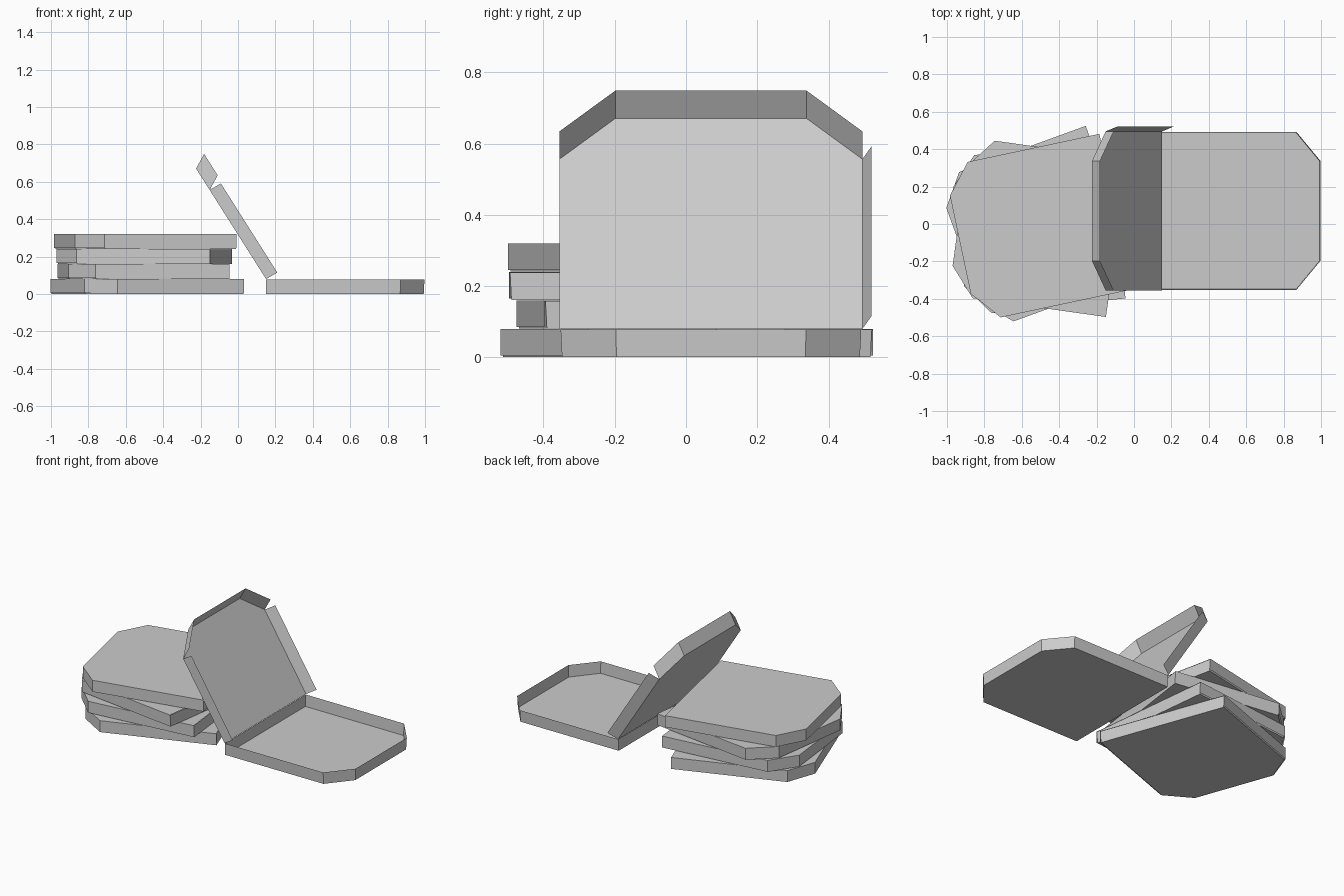
import bpy
from math import radians
from mathutils import Matrix, Vector

if "Cube" in bpy.data.objects:
    bpy.data.objects.remove(bpy.data.objects["Cube"])

LEN, SIDE, HALF, END, H = 0.85, 0.72, 0.425, 0.268, 0.08


def outline(z, inset=0.0):
    # clipped-corner box plan: hinge edge on x = 0, clipped end towards -x
    h, e, i = HALF - inset, END - inset * 0.4, inset
    return [(0, -h, z), (-SIDE + i * 0.4, -h, z), (-LEN + i, -e, z),
            (-LEN + i, e, z), (-SIDE + i * 0.4, h, z), (0, h, z)]


def make(name, verts, faces, matrix=Matrix()):
    mesh = bpy.data.meshes.new(name)
    mesh.from_pydata([matrix @ Vector(v) for v in verts], [], faces)
    mesh.update()
    ob = bpy.data.objects.new(name, mesh)
    bpy.context.collection.objects.link(ob)
    return ob


def place(x, y, z, deg):
    return Matrix.Translation((x, y, z)) @ Matrix.Rotation(radians(deg), 4, 'Z')


def tray(name, matrix):
    # floor with a wall on all six sides
    verts = outline(0.001, 0.007) + outline(H - 0.002, 0.003)
    walls = [(i, (i + 1) % 6, (i + 1) % 6 + 6, i + 6) for i in range(6)]
    make(name, verts, [tuple(range(5, -1, -1))] + walls, matrix)


def closed_lid(name, matrix):
    # top panel with walls folded down, none on the hinge edge
    verts = outline(0.005) + outline(H)
    walls = [(i, i + 1, i + 7, i + 6) for i in range(5)]
    make(name, verts, [tuple(range(6, 12))] + walls, matrix)


# stack of four closed boxes: hinge centre x, y and turn
stack = [(-0.113, 0.125, 20), (-0.092, 0.025, 6.3),
         (-0.091, -0.076, -8), (-0.097, 0.066, 12)]
for n, (x, y, deg) in enumerate(stack):
    m = place(x, y, n * H, deg)
    tray(f"closed_box_tray_{n + 1}", m)
    closed_lid(f"closed_box_lid_{n + 1}", m)

# open box tray
tray("open_box_tray", place(0.15, 0.07, 0, 180))


# raised lid panel leaning back from the hinge
def lean(u, y):
    return Vector((0.15 - 0.533 * u, 0.07 + y, H + 0.842 * u))


panel = [lean(0, -HALF), lean(0.566, -HALF), lean(0.702, -END),
         lean(0.702, END), lean(0.566, HALF), lean(0, HALF)]
make("open_lid_panel", panel, [tuple(range(5, -1, -1))])


# loose flaps around the raised lid
def flap(name, points, offset):
    n = len(points)
    verts = points + [p + Vector(offset) for p in points]
    make(name, verts, [(i, i + 1, i + 1 + n, i + n) for i in range(n - 1)])


flap("open_lid_front_flap", panel[0:2], (0.06, 0, 0.035))
flap("open_lid_end_flap", panel[1:5], (0.043, 0, 0.078))
flap("open_lid_back_flap", panel[4:6], (0.06, 0.025, 0.035))
